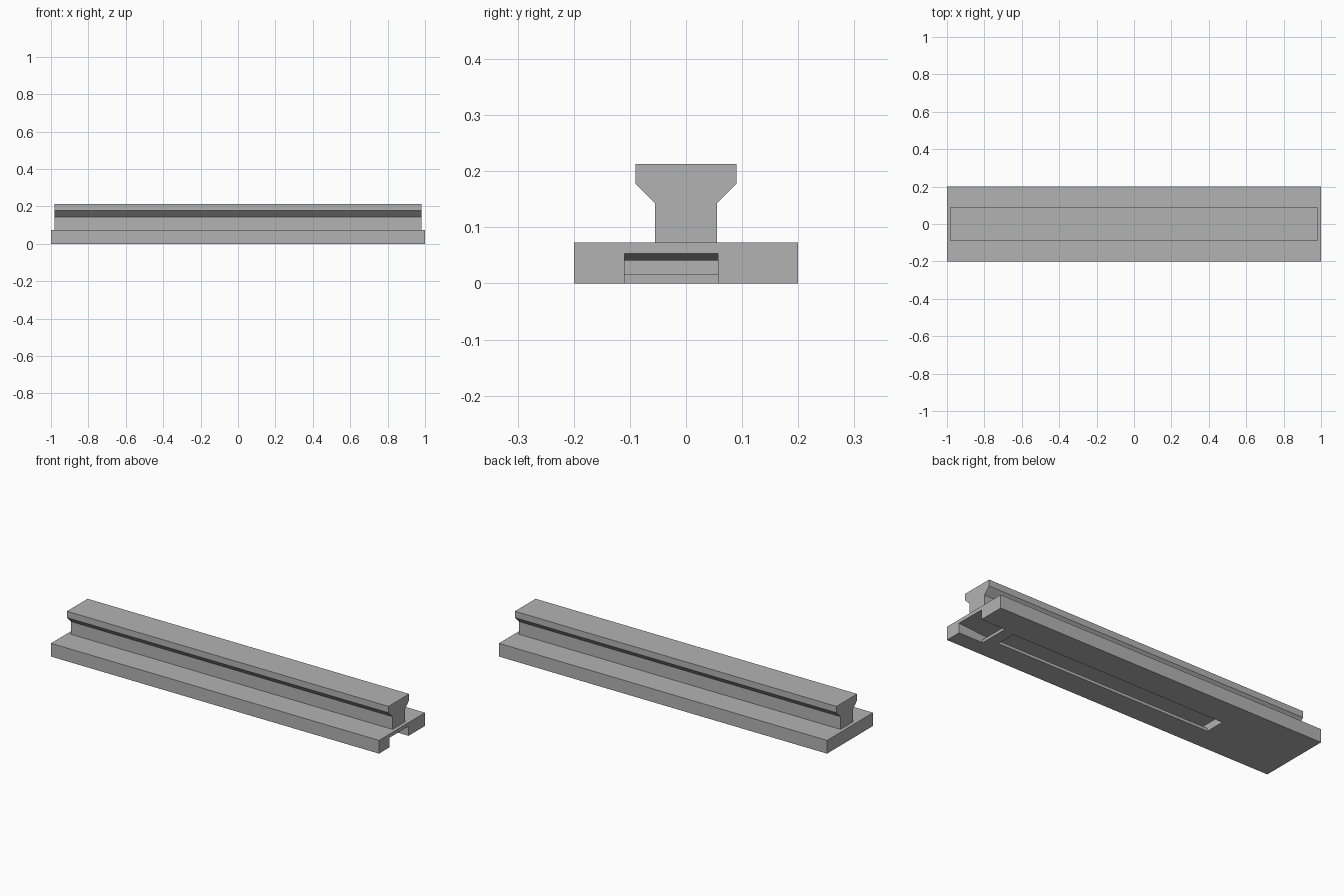
import bpy
import bmesh
from mathutils import Vector

cube = bpy.data.objects.get("Cube")
if cube:
    bpy.data.objects.remove(cube, do_unlink=True)

GREY = (0.45, 0.45, 0.45, 1.0)
mat = bpy.data.materials.new("plain_grey")
mat.use_nodes = True
mat.diffuse_color = GREY
mat.node_tree.nodes["Principled BSDF"].inputs["Base Color"].default_value = GREY


def extrude(name, points, direction):
    """Solid made by sweeping a closed profile along a direction."""
    bm = bmesh.new()
    face = bm.faces.new([bm.verts.new(p) for p in points])
    swept = bmesh.ops.extrude_face_region(bm, geom=[face])["geom"]
    moved = [v for v in swept if isinstance(v, bmesh.types.BMVert)]
    bmesh.ops.translate(bm, verts=moved, vec=Vector(direction))
    bmesh.ops.recalc_face_normals(bm, faces=bm.faces)
    mesh = bpy.data.meshes.new(name)
    bm.to_mesh(mesh)
    bm.free()
    mesh.materials.append(mat)
    obj = bpy.data.objects.new(name, mesh)
    bpy.context.collection.objects.link(obj)
    return obj


def block(name, x0, x1, y0, y1, z0, z1):
    outline = [(x0, y0, z0), (x1, y0, z0), (x1, y1, z0), (x0, y1, z0)]
    return extrude(name, outline, (0, 0, z1 - z0))


def cut(target, cutter):
    """Subtract the cutter from the target, then discard the cutter."""
    cutter.hide_render = True
    mod = target.modifiers.new("cut", 'BOOLEAN')
    mod.operation = 'DIFFERENCE'
    mod.solver = 'EXACT'
    mod.object = cutter
    bpy.context.view_layer.objects.active = target
    bpy.ops.object.modifier_apply(modifier=mod.name)
    bpy.data.objects.remove(cutter, do_unlink=True)


# Base plate
base = block("base_plate", -1, 1, -0.2, 0.2, 0, 0.073)

# Sliding channel inside the base, its ceiling flaring at the open end
slot_y0, slot_y1 = -0.11, 0.057
slot_end, mouth = -0.515, 0.853
channel = [(slot_end, 0.016), (1.1, 0.016), (1.1, 0.053), (1.0, 0.053),
           (mouth, 0.041), (slot_end, 0.041)]
cut(base, extrude("channel_cutter", [(x, slot_y0, z) for x, z in channel],
                  (0, slot_y1 - slot_y0, 0)))

# Open mouth and long window through the channel floor
cut(base, block("mouth_cutter", mouth, 1.1, slot_y0, slot_y1, -0.02, 0.03))
cut(base, block("window_cutter", slot_end, 0.79, -0.068, 0.043, -0.02, 0.03))

# Rail: narrow web flaring out to a wide head
half = [(0.055, 0.073), (0.055, 0.143), (0.09, 0.178), (0.09, 0.213)]
profile = half + [(-y, z) for y, z in reversed(half)]
extrude("rail", [(-0.98, y, z) for y, z in profile], (1.96, 0, 0))
